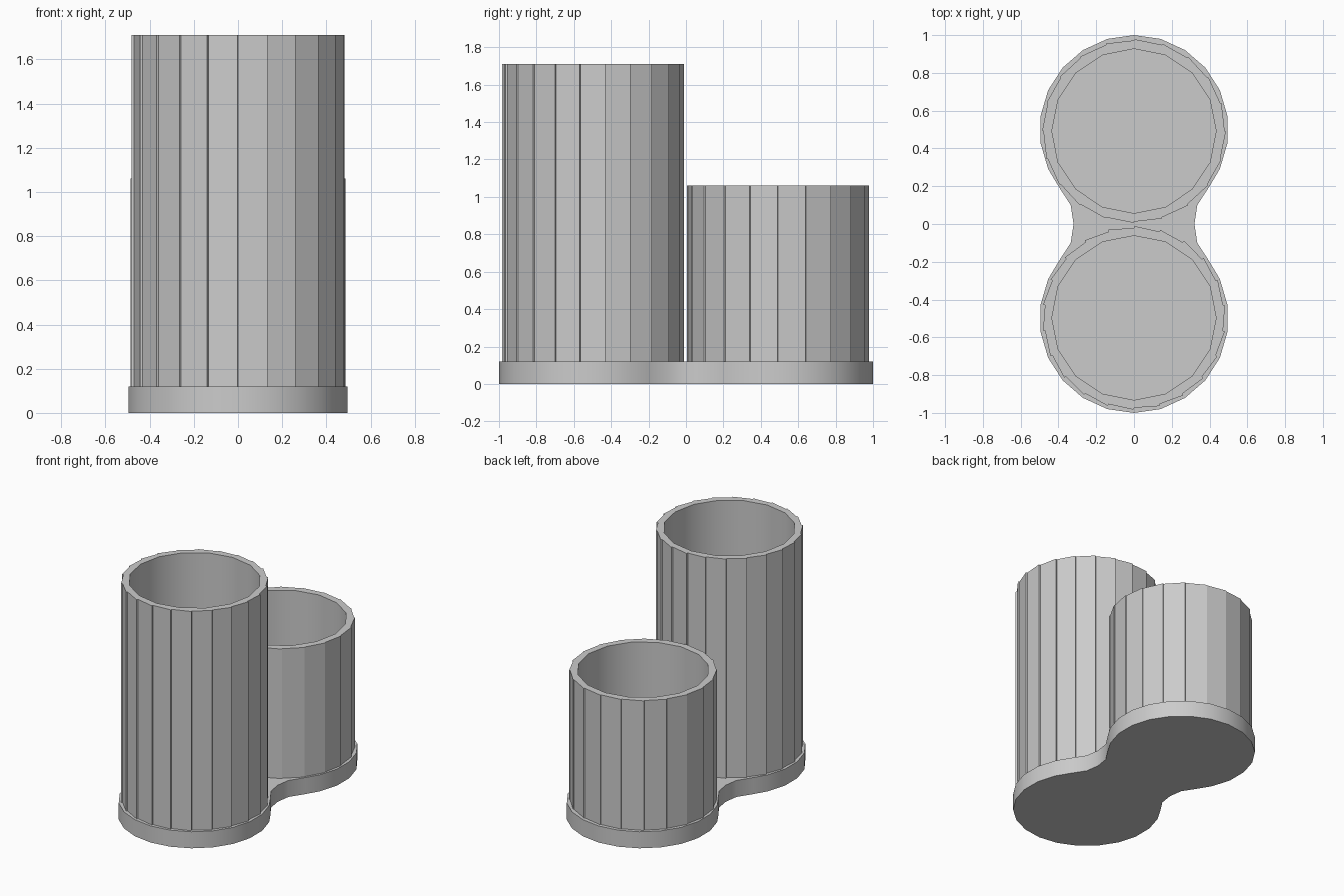
import bpy, bmesh, math
from mathutils import Vector

cube = bpy.data.objects.get("Cube")
if cube:
    bpy.data.objects.remove(cube)

grey = bpy.data.materials.new("light_grey")
grey.use_nodes = True
colour = (0.6, 0.6, 0.6, 1)
grey.diffuse_color = colour
grey.node_tree.nodes["Principled BSDF"].inputs["Base Color"].default_value = colour

BASE_TOP = 0.12


def polar(radius, angle, cy):
    return (radius * math.cos(angle), cy + radius * math.sin(angle))


def add_loop(bm, points, z):
    verts = [bm.verts.new((x, y, z)) for x, y in points]
    edges = [bm.edges.new((v, verts[i - 1])) for i, v in enumerate(verts)]
    return verts, edges


def add_wall(bm, low, high, smooth):
    for i in range(len(low)):
        face = bm.faces.new((low[i - 1], low[i], high[i], high[i - 1]))
        face.smooth = smooth


def finish(bm, name):
    bmesh.ops.recalc_face_normals(bm, faces=bm.faces)
    for edge in bm.edges:
        if len(edge.link_faces) == 2 and edge.calc_face_angle() > math.radians(30):
            edge.smooth = False
    mesh = bpy.data.meshes.new(name)
    bm.to_mesh(mesh)
    bm.free()
    mesh.materials.append(grey)
    obj = bpy.data.objects.new(name, mesh)
    bpy.context.collection.objects.link(obj)


# Waisted base plate: two round lobes joined by a concave neck
def make_base():
    step = 2 * math.pi / 22
    lobe = [polar(0.5, math.pi / 2 - i * step, 0.5) for i in range(8)]
    quarter = lobe + [(0.4, 0.2), (0.335, 0.1)]
    right = quarter + [(0.32, 0)] + [(x, -y) for x, y in reversed(quarter)]
    outline = right + [(-x, y) for x, y in reversed(right[1:-1])]
    bm = bmesh.new()
    low, _ = add_loop(bm, outline, 0)
    high, _ = add_loop(bm, outline, BASE_TOP)
    add_wall(bm, low, high, True)
    bm.faces.new(low)
    bm.faces.new(high)
    finish(bm, "base")


# Open cup: overlapping flat panels outside, smooth bore inside
def make_cup(name, cy, top, panels, lap):
    outer = []
    step = 2 * math.pi / panels
    for i in range(panels):
        start = i * step + math.pi / 2
        outer.append(polar(0.486 - lap, start, cy))
        outer.append(polar(0.486, start + step * 0.98, cy))
    inner = [polar(0.435, i * math.pi / 8, cy) for i in range(16)]
    bm = bmesh.new()
    rim = []
    for points, smooth in ((outer, False), (inner, True)):
        low, _ = add_loop(bm, points, BASE_TOP)
        high, edges = add_loop(bm, points, top)
        add_wall(bm, low, high, smooth)
        rim += edges
    bmesh.ops.triangle_fill(bm, edges=rim, use_beauty=True, normal=Vector((0, 0, 1)))
    # Make wall normals face out of the solid
    finish(bm, name)


make_base()
make_cup("tall_cup", -0.497, 1.71, 22, 0.010)
make_cup("short_cup", 0.492, 1.06, 20, 0.006)
